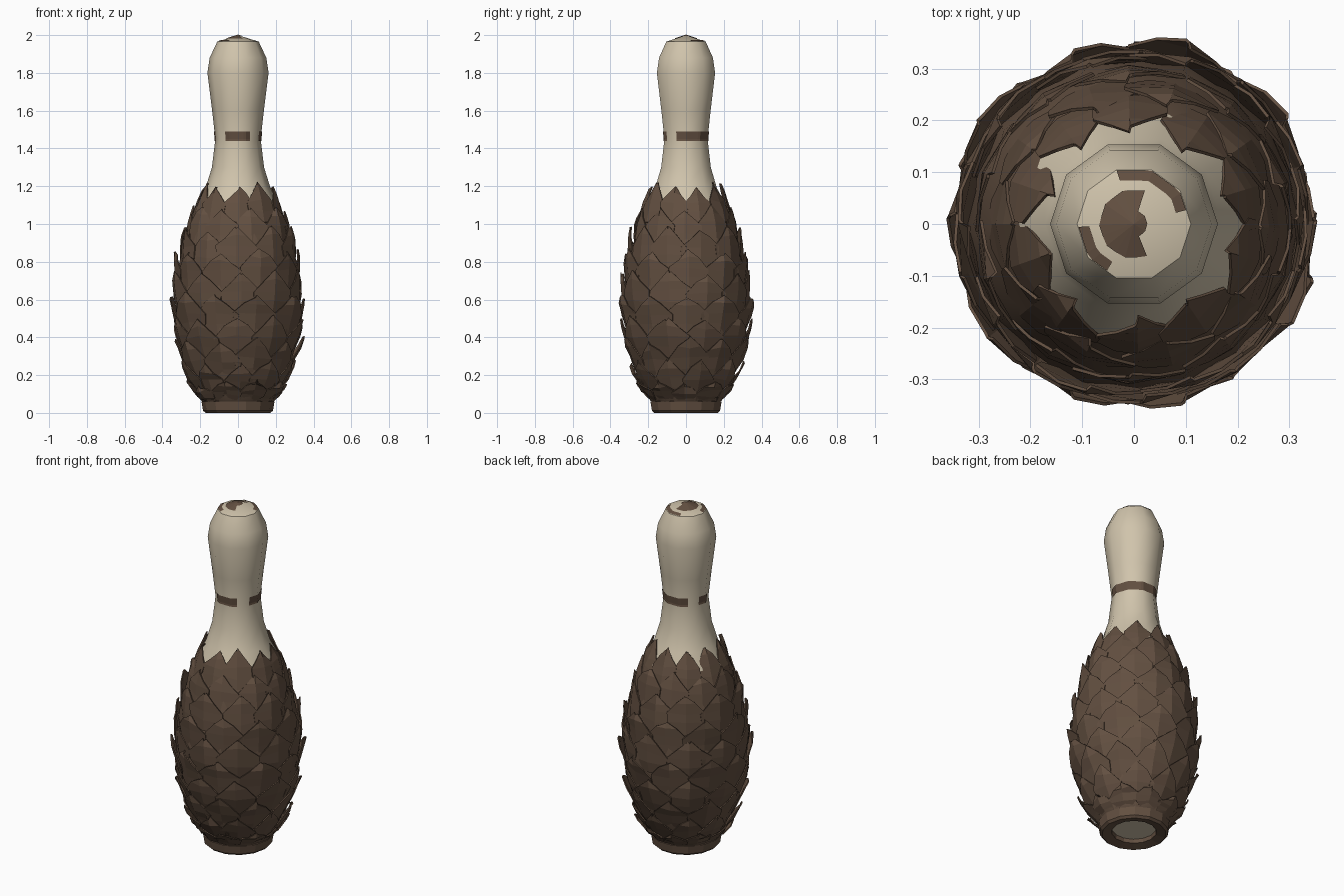
import bpy, bmesh, math, random
from math import pi, sin, cos, radians

random.seed(4)
if "Cube" in bpy.data.objects:
    bpy.data.objects.remove(bpy.data.objects["Cube"])

SIDES = 10
PROFILE = [(0.05, 0.18), (0.07, 0.2), (0.2, 0.26), (0.4, 0.318), (0.6, 0.332),
           (0.8, 0.31), (1.0, 0.26), (1.1, 0.222), (1.19, 0.172), (1.3, 0.138),
           (1.45, 0.12), (1.6, 0.137), (1.8, 0.162), (1.88, 0.15), (1.965, 0.11),
           (2.0, 0.0)]


def material(name, colour):
    m = bpy.data.materials.new(name)
    m.use_nodes = True
    m.diffuse_color = (*colour, 1)
    m.node_tree.nodes["Principled BSDF"].inputs["Base Color"].default_value = (*colour, 1)
    return m


cream = material("cream wood", (0.63, 0.55, 0.41))
brown = material("bark brown", (0.125, 0.08, 0.053))


def finish(bm, name, mats, smooth=None, normals=True):
    if normals:
        bmesh.ops.recalc_face_normals(bm, faces=bm.faces)
    mesh = bpy.data.meshes.new(name)
    bm.to_mesh(mesh)
    bm.free()
    for m in mats:
        mesh.materials.append(m)
    ob = bpy.data.objects.new(name, mesh)
    bpy.context.collection.objects.link(ob)
    if smooth:
        bpy.ops.object.select_all(action="DESELECT")
        ob.select_set(True)
        bpy.context.view_layer.objects.active = ob
        bpy.ops.object.shade_smooth_by_angle(angle=radians(smooth))
    return ob


def radius_at(z):
    for (z0, r0), (z1, r1) in zip(PROFILE, PROFILE[1:]):
        if z <= z1:
            return r0 + (r1 - r0) * (z - z0) / (z1 - z0)
    return 0.0


def facet(a):
    # Shrinks a circle radius to the flat side of the body's polygon
    step = 2 * pi / SIDES
    return cos(step / 2) / cos(a % step - step / 2)


def lathe(name, profile, mats, rule=None, sides=SIDES, closed=False, smooth=None):
    bm = bmesh.new()
    rings = [[bm.verts.new((r * cos(2 * pi * i / sides), r * sin(2 * pi * i / sides), z))
              for i in range(sides)] for z, r in profile]
    pairs = list(zip(rings, rings[1:]))
    if closed:
        pairs.append((rings[-1], rings[0]))
    for low, high in pairs:
        for i in range(sides):
            j = (i + 1) % sides
            f = bm.faces.new((low[i], low[j], high[j], high[i]))
            if rule:
                f.material_index = rule(f.calc_center_median().z)
    bmesh.ops.remove_doubles(bm, verts=bm.verts, dist=0.0005)
    return finish(bm, name, mats, smooth)


def patch(name, start, end, rz, count):
    # Thin painted plate following the body between two angles
    bm = bmesh.new()
    rows = []
    for k in range(count + 1):
        a = radians(start + (end - start) * k / count)
        rows.append([bm.verts.new((r * facet(a) * cos(a), r * facet(a) * sin(a), z))
                     for r, z in rz])
    for p, q in zip(rows, rows[1:]):
        for i in range(len(rz) - 1):
            bm.faces.new((p[i], q[i], q[i + 1], p[i + 1]))
    bmesh.ops.remove_doubles(bm, verts=bm.verts, dist=0.0005)
    return finish(bm, name, [brown], normals=False)


# Pin body: brown core under the scales, cream neck and head
lathe("pin_body", PROFILE, [cream, brown], lambda z: int(z < 1.12), smooth=40)

# Base collar and the recessed underside
lathe("base_collar", [(0.0, 0.172), (0.012, 0.185), (0.06, 0.193), (0.065, 0.17),
                      (0.06, 0.115), (0.012, 0.12)], [brown], sides=14, closed=True)
lathe("base_underside", [(0.035, 0.125), (0.035, 0.0)], [cream], sides=14)

# Neck stripe, broken into three segments
for n, (start, end) in enumerate([(-124, -58), (-25, 130), (160, 192)]):
    band = [(radius_at(z) + 0.004, z) for z in (1.44, 1.45, 1.49)]
    patch(f"neck_stripe_{n + 1}", start, end, band, (end - start) // 6)


# Painted patches on the crown
def crown(*radii):
    slope = 0.035 / 0.11
    return [(r, 2.003 - r * slope) for r in radii][::-1]


patch("crown_centre", 72, 292, crown(0.0, 0.068), 12)
patch("crown_centre_edge", -68, 72, crown(0.0, 0.026), 8)
patch("crown_arc_back", 15, 108, crown(0.088, 0.109), 10)
patch("crown_arc_left", 183, 240, crown(0.088, 0.109), 6)

# Overlapping scales: (height fraction, half width fraction, lift from body)
SHAPE = [(0.0, 0.5, -0.006), (0.3, 0.95, 0.006), (0.55, 1.0, 0.016),
         (0.8, 0.52, 0.025), (1.0, 0.06, 0.028)]


def add_scale(bm, angle, base, height, half, lift):
    tilt = random.uniform(-0.008, 0.01)
    twist = random.uniform(-0.01, 0.01)
    rows = []
    for t, w, out in SHAPE:
        z = base + height * t
        row = []
        for side in (-1, 0, 1):
            a = angle + side * w * half
            r = radius_at(z) + out * lift + (tilt + twist * side) * t - abs(side) * 0.004
            zz = z + random.uniform(-0.01, 0.01) * (t > 0)
            row.append(bm.verts.new((r * cos(a), r * sin(a), zz)))
        rows.append(row)
    for low, high in zip(rows, rows[1:]):
        for i in range(2):
            bm.faces.new((low[i], low[i + 1], high[i + 1], high[i]))


ROWS = 10
for row in range(ROWS):
    bm = bmesh.new()
    f = row / (ROWS - 1)
    tip = 0.15 + 1.06 * f
    base = max(0.062, tip - 0.23 + 0.03 * f)
    lift = 1.0 if row < 8 else 0.65
    for i in range(SIDES):
        angle = 2 * pi * (i + 0.5 * (row % 2)) / SIDES + random.uniform(-0.06, 0.06)
        half = pi / SIDES * random.uniform(1.02, 1.2)
        add_scale(bm, angle, base, tip - base + random.uniform(-0.02, 0.015), half, lift)
    ob = finish(bm, f"scale_row_{row + 1}", [brown], normals=False)
    thick = ob.modifiers.new("thickness", "SOLIDIFY")
    thick.thickness = 0.006
    thick.offset = -1
